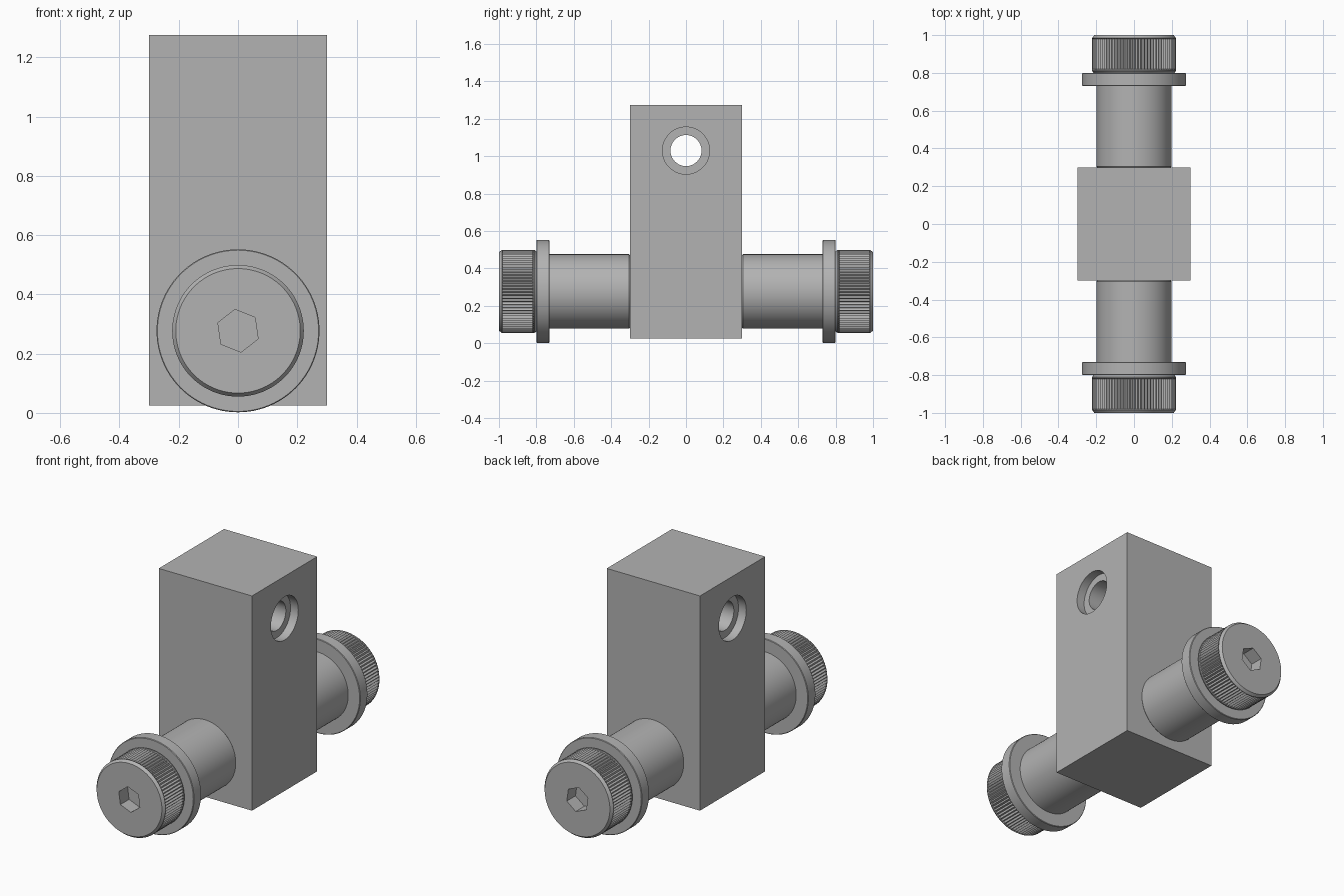
import bpy, bmesh, math
from mathutils import Matrix

cube = bpy.data.objects.get("Cube")
if cube:
    bpy.data.objects.remove(cube, do_unlink=True)

AXIS_Z = 0.277   # height of the bolt axis
HOLE_Z = 1.03    # height of the cross hole

metal = bpy.data.materials.new("plain grey metal")
metal.use_nodes = True
GREY = (0.45, 0.45, 0.45, 1)
metal.diffuse_color = GREY
metal.node_tree.nodes["Principled BSDF"].inputs["Base Color"].default_value = GREY


def finish(bm, name, smooth=None):
    """Turn a bmesh into a named object, optionally smooth shaded."""
    bmesh.ops.recalc_face_normals(bm, faces=bm.faces)
    mesh = bpy.data.meshes.new(name)
    bm.to_mesh(mesh)
    bm.free()
    mesh.materials.append(metal)
    obj = bpy.data.objects.new(name, mesh)
    bpy.context.collection.objects.link(obj)
    if smooth:
        bpy.ops.object.select_all(action='DESELECT')
        obj.select_set(True)
        bpy.context.view_layer.objects.active = obj
        bpy.ops.object.shade_smooth_by_angle(angle=math.radians(smooth))
    return obj


def lathe(name, profile, side, count=96, ripple=None, smooth=30):
    """Stack rings (radius, y) along y; rings in ripple get grooves. Ends are capped."""
    bm = bmesh.new()
    rings = []
    for i, (r, y) in enumerate(profile):
        ring = []
        for k in range(count):
            a = math.tau * k / count
            rr = r - 0.009 if ripple and i in ripple and k % 2 else r
            ring.append(bm.verts.new((rr * math.cos(a), side * y, AXIS_Z + rr * math.sin(a))))
        rings.append(ring)
    for a, b in zip(rings, rings[1:]):
        for k in range(count):
            n = (k + 1) % count
            bm.faces.new((a[k], a[n], b[n], b[k]))
    bm.faces.new(rings[0])
    bm.faces.new(rings[-1])
    return finish(bm, name, smooth)


def cutter(name, radius, depth, location, axis, sides=64, turn=0):
    """Hidden cylinder used for cutting holes."""
    bm = bmesh.new()
    matrix = (Matrix.Translation(location) @ Matrix.Rotation(math.pi / 2, 4, axis)
              @ Matrix.Rotation(turn, 4, 'Z'))
    bmesh.ops.create_cone(bm, cap_ends=True, segments=sides, radius1=radius,
                          radius2=radius, depth=depth, matrix=matrix)
    obj = finish(bm, name)
    obj.hide_render = True
    obj.hide_set(True)
    return obj


def cut(target, tool):
    mod = target.modifiers.new(tool.name, 'BOOLEAN')
    mod.operation = 'DIFFERENCE'
    mod.solver = 'EXACT'
    mod.object = tool


def apply_cuts(obj, tools):
    """Bake the cuts into the mesh and drop the helpers."""
    bpy.context.view_layer.update()
    graph = bpy.context.evaluated_depsgraph_get()
    baked = bpy.data.meshes.new_from_object(obj.evaluated_get(graph))
    obj.modifiers.clear()
    obj.data = baked
    for tool in tools:
        bpy.data.objects.remove(tool, do_unlink=True)


# Upright block with a counterbored cross hole
bm = bmesh.new()
bmesh.ops.create_cube(bm, size=1, matrix=Matrix.Translation((0, 0, 0.65))
                      @ Matrix.Diagonal((0.6, 0.6, 1.25, 1)))
block = finish(bm, "block")
tools = [cutter("through_hole", 0.083, 1, (0, 0, HOLE_Z), 'Y')]
for s in (-1, 1):
    tools.append(cutter("counterbore", 0.126, 0.1, (s * 0.3, 0, HOLE_Z), 'Y'))
for tool in tools:
    cut(block, tool)
apply_cuts(block, tools)
bpy.ops.object.select_all(action='DESELECT')
block.select_set(True)
bpy.context.view_layer.objects.active = block
bpy.ops.object.shade_smooth_by_angle(angle=math.radians(30))

# Matching bolt assemblies on the front and back
for side, end in ((-1, "front"), (1, "back")):
    lathe(end + "_sleeve", [(0.194, 0.299), (0.199, 0.305), (0.199, 0.74)], side)
    lathe(end + "_washer", [(0.272, 0.73), (0.275, 0.733), (0.275, 0.797), (0.272, 0.8)], side)
    head = lathe(end + "_knurled_head",
                 [(0.212, 0.799), (0.222, 0.81), (0.222, 0.816), (0.222, 0.82),
                  (0.222, 0.98), (0.222, 0.984), (0.21, 1.0)],
                 side, count=160, ripple=(3, 4), smooth=15)
    socket = cutter("hex_socket", 0.073, 0.16, (0, side, AXIS_Z), 'X', 6, math.radians(8))
    cut(head, socket)
    apply_cuts(head, [socket])
